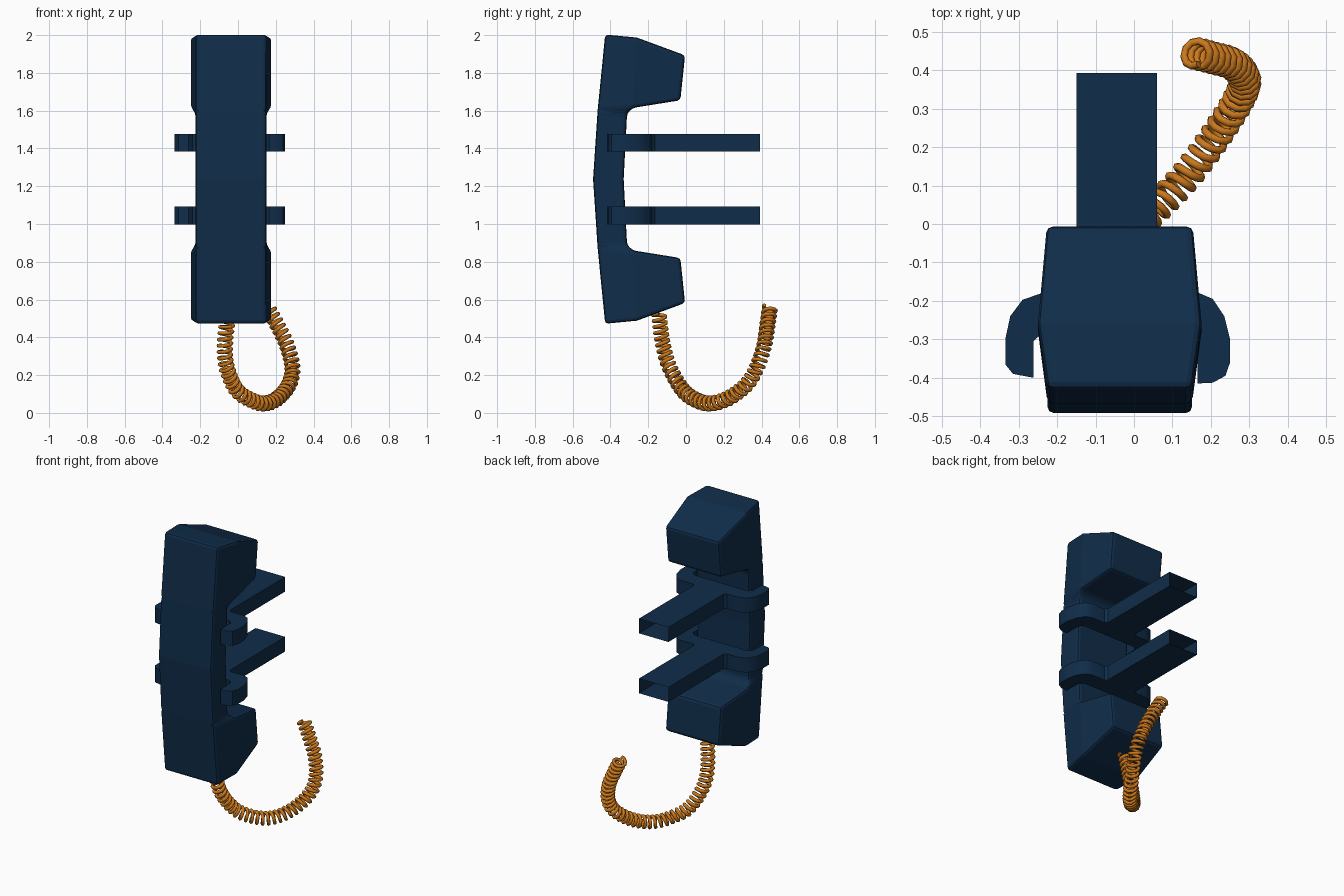
import bpy, bmesh, math
from mathutils import Vector

if "Cube" in bpy.data.objects:
    bpy.data.objects.remove(bpy.data.objects["Cube"])


def material(name, rgb):
    m = bpy.data.materials.new(name)
    m.diffuse_color = (*rgb, 1)
    m.use_nodes = True
    m.node_tree.nodes["Principled BSDF"].inputs["Base Color"].default_value = m.diffuse_color
    return m


navy = material("navy", (0.005, 0.026, 0.068))
orange = material("orange", (0.60, 0.19, 0.012))


def mesh_object(name, bm, mat):
    me = bpy.data.meshes.new(name)
    bm.to_mesh(me)
    bm.free()
    ob = bpy.data.objects.new(name, me)
    bpy.context.collection.objects.link(ob)
    me.materials.append(mat)
    return ob


def smooth(ob, angle=30):
    bpy.ops.object.select_all(action='DESELECT')
    ob.select_set(True)
    bpy.context.view_layer.objects.active = ob
    bpy.ops.object.shade_smooth_by_angle(angle=math.radians(angle))


MID_Z = 1.2375

# Handset: one quarter (half width, y, z) mirrored in x and z, then bevelled
quarter = [(.188, -.492, MID_Z), (.188, -.468, 1.60), (.188, -.428, 2.003),
           (.213, -.26, 1.987), (.190, -.005, 1.893), (.190, -.03, 1.655),
           (.213, -.28, 1.615), (.188, -.312, 1.585), (.188, -.33, MID_Z)]
bm = bmesh.new()
outer = [bm.verts.new((w, y, z - MID_Z)) for w, y, z in quarter]
inner = [bm.verts.new((0, y, z - MID_Z)) for w, y, z in quarter]
for i in range(len(quarter) - 1):
    bm.faces.new((outer[i], outer[i + 1], inner[i + 1], inner[i]))
for f in [(1, 6, 3, 2), (3, 6, 5, 4), (1, 7, 6), (0, 8, 7, 1)]:
    bm.faces.new([outer[i] for i in f])
handset = mesh_object("handset", bm, navy)
handset.location = (-.037, 0, MID_Z)
mir = handset.modifiers.new("Mirror", 'MIRROR')
mir.use_axis = (True, False, True)
bev = handset.modifiers.new("Bevel", 'BEVEL')
bev.width = .022
bev.segments = 2
bev.limit_method = 'ANGLE'
bev.angle_limit = math.radians(25)

# Clip outline seen from above: right hook, left hook, back bar
clip = [(.075, -.18), (.17, -.18), (.205, -.195), (.235, -.24), (.25, -.30),
        (.25, -.36), (.238, -.395), (.205, -.413), (.165, -.415), (.165, -.31),
        (.14, -.285), (-.24, -.285), (-.262, -.305), (-.262, -.40),
        (-.315, -.39), (-.335, -.365), (-.335, -.30), (-.322, -.24),
        (-.29, -.197), (-.24, -.18), (-.165, -.18), (-.15, -.165), (.06, -.165)]


def cradle(z0, z1, label):
    bm = bmesh.new()
    face = bm.faces.new([bm.verts.new((x, y, z0)) for x, y in clip])
    new = bmesh.ops.extrude_face_region(bm, geom=[face])["geom"]
    bmesh.ops.translate(bm, vec=(0, 0, z1 - z0),
                        verts=[v for v in new if isinstance(v, bmesh.types.BMVert)])
    bmesh.ops.recalc_face_normals(bm, faces=bm.faces)
    smooth(mesh_object(label + "_clip", bm, navy), 40)

    # Hollow arm, open at the far end
    bm = bmesh.new()
    ring = [(-.15, z0), (.06, z0), (.06, z1), (-.15, z1)]
    near = [bm.verts.new((x, -.17, z)) for x, z in ring]
    far = [bm.verts.new((x, .393, z)) for x, z in ring]
    for i in range(4):
        j = (i + 1) % 4
        bm.faces.new((near[i], near[j], far[j], far[i]))
    mesh_object(label + "_arm", bm, navy)


cradle(1.383, 1.477, "upper_cradle")
cradle(.998, 1.092, "lower_cradle")

# Cord centre line, smoothed through a few points
path = [Vector(p) for p in [
    (-.05, -.145, .53), (-.068, -.125, .38), (-.062, -.09, .25),
    (-.01, -.02, .125), (.065, .05, .07), (.14, .13, .05), (.21, .225, .078),
    (.27, .32, .15), (.288, .375, .24), (.258, .415, .36),
    (.205, .432, .47), (.155, .445, .56)]]


def spline(a, b, c, d, t):
    return .5 * (2 * b + (c - a) * t + (2 * a - 5 * b + 4 * c - d) * t * t
                 + (3 * b - a - 3 * c + d) * t ** 3)


ext = [2 * path[0] - path[1]] + path + [2 * path[-1] - path[-2]]
dense = [spline(*ext[i:i + 4], k / 40) for i in range(len(path) - 1) for k in range(40)]
dense.append(path[-1])
dist = [0]
for a, b in zip(dense, dense[1:]):
    dist.append(dist[-1] + (b - a).length)

# Wind a helix around the centre line
TURNS, STEPS, RADIUS = 43, 10, .034
count = TURNS * STEPS
coil, seg, normal = [], 0, Vector((1, 0, 0))
for k in range(count + 1):
    s = dist[-1] * k / count
    while seg < len(dist) - 2 and dist[seg + 1] < s:
        seg += 1
    step = dense[seg + 1] - dense[seg]
    centre = dense[seg] + step * ((s - dist[seg]) / (dist[seg + 1] - dist[seg]))
    tan = step.normalized()
    normal = (normal - tan * normal.dot(tan)).normalized()
    ang = 2 * math.pi * k / STEPS
    coil.append(centre + RADIUS * (math.cos(ang) * normal
                                   + math.sin(ang) * tan.cross(normal)))

cu = bpy.data.curves.new("coiled_cord", 'CURVE')
cu.dimensions = '3D'
cu.bevel_depth = .0105
cu.bevel_resolution = 1
cu.use_fill_caps = True
sp = cu.splines.new('POLY')
sp.points.add(count)
for p, co in zip(sp.points, coil):
    p.co = (*co, 1)
cu.materials.append(orange)
cord = bpy.data.objects.new("coiled_cord", cu)
bpy.context.collection.objects.link(cord)
